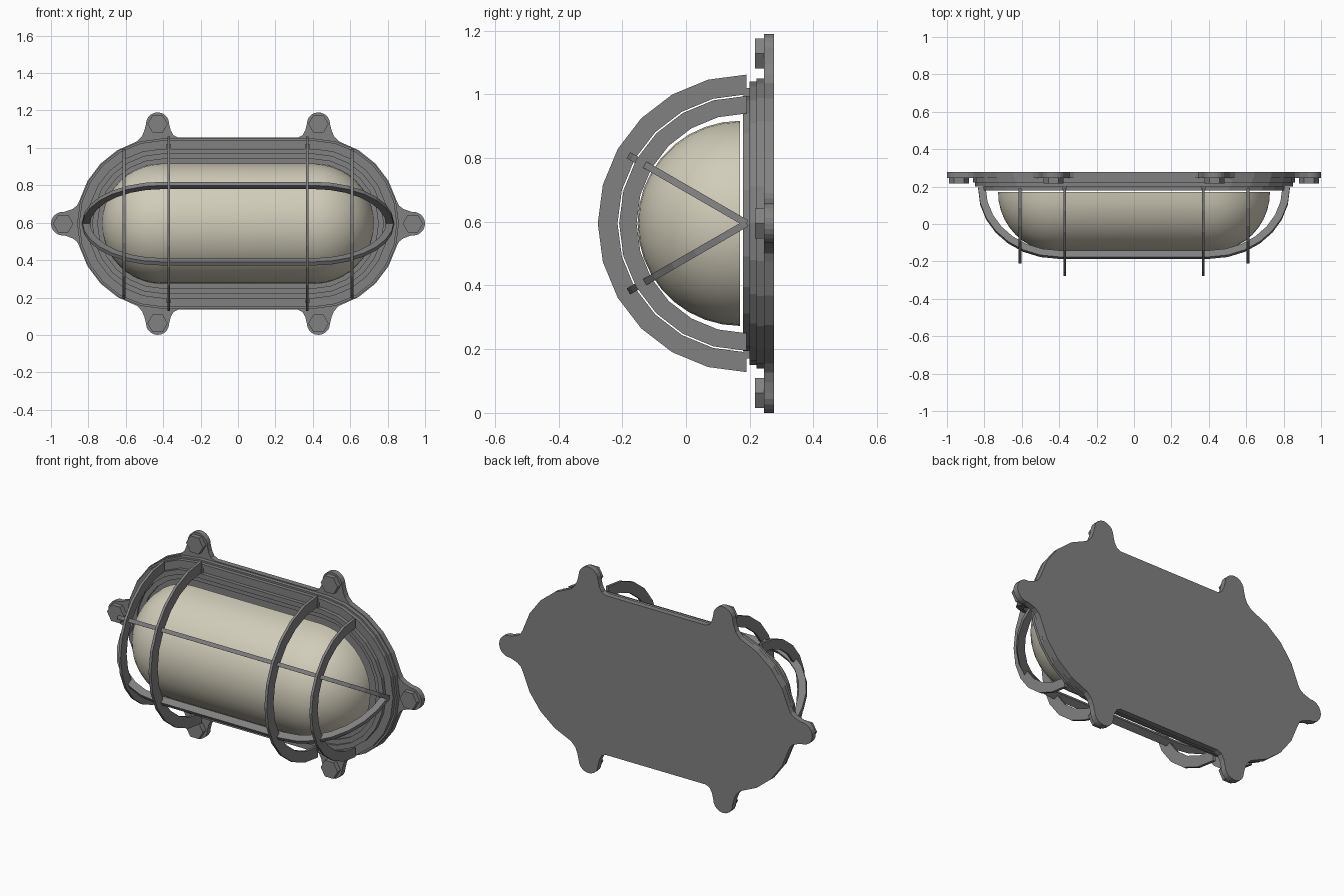
import bpy, bmesh, math
from mathutils import Matrix

if "Cube" in bpy.data.objects:
    bpy.data.objects.remove(bpy.data.objects["Cube"], do_unlink=True)

ZC = 0.595        # height of the lamp's long axis
CX = 0.405        # centre of each rounded end


def material(name, rgb, rough):
    m = bpy.data.materials.new(name)
    m.use_nodes = True
    m.diffuse_color = (*rgb, 1)
    bsdf = m.node_tree.nodes["Principled BSDF"]
    bsdf.inputs["Base Color"].default_value = (*rgb, 1)
    bsdf.inputs["Roughness"].default_value = rough
    return m


GREY = material("grey_metal", (0.22, 0.22, 0.22), 0.5)
CREAM = material("cream_glass", (0.64, 0.61, 0.49), 0.4)


def finish(name, bm, mat):
    bmesh.ops.recalc_face_normals(bm, faces=bm.faces)
    me = bpy.data.meshes.new(name)
    bm.to_mesh(me)
    bm.free()
    me.materials.append(mat)
    ob = bpy.data.objects.new(name, me)
    bpy.context.collection.objects.link(ob)
    return ob


def arc(cx, cz, r, a0, a1, n):
    return [(cx + r * math.cos(math.radians(a0 + (a1 - a0) * i / n)),
             cz + r * math.sin(math.radians(a0 + (a1 - a0) * i / n))) for i in range(n + 1)]


def stadium(r):
    return arc(CX, 0, r, -90, 90, 12) + arc(-CX, 0, r, 90, 270, 12)


def prism(name, pts, y0, y1):
    """Solid plate from an (x, z) outline, between two depths."""
    bm = bmesh.new()
    front = [bm.verts.new((x, y0, z + ZC)) for x, z in pts]
    back = [bm.verts.new((x, y1, z + ZC)) for x, z in pts]
    bm.faces.new(front)
    bm.faces.new(back)
    n = len(pts)
    for i in range(n):
        j = (i + 1) % n
        bm.faces.new((front[i], front[j], back[j], back[i]))
    return finish(name, bm, GREY)


def band(name, outer, inner, t, mat4, closed=False):
    """Flat strip between two paths in a local plane, thickness t."""
    bm = bmesh.new()
    rows = [[bm.verts.new((*p, c)) for p, c in
             ((o, -t / 2), (o, t / 2), (i, t / 2), (i, -t / 2))]
            for o, i in zip(outer, inner)]
    pairs = list(zip(rows, rows[1:]))
    if closed:
        pairs.append((rows[-1], rows[0]))
    else:
        bm.faces.new(rows[0])
        bm.faces.new(rows[-1])
    for a, b in pairs:
        for k in range(4):
            m = (k + 1) % 4
            bm.faces.new((a[k], a[m], b[m], b[k]))
    bmesh.ops.transform(bm, matrix=mat4, verts=bm.verts)
    return finish(name, bm, GREY)


# Back plate with six flared lugs: one quarter of the outline, mirrored
quarter = [(0.32, 0.46), (0.345, 0.472), (0.36, 0.50)]
quarter += arc(0.43, 0.533, 0.062, 180, 0, 10)
quarter += [(0.50, 0.50), (0.513, 0.468)]
quarter += arc(CX, 0, 0.46, 73, 15, 4)
quarter += [(0.862, 0.095), (0.885, 0.078)]
quarter += arc(0.937, 0, 0.063, 97, 0, 6)
right = quarter + [(x, -z) for x, z in quarter[-2::-1]]
prism("back_plate", right + [(-x, z) for x, z in right[::-1]], 0.245, 0.277)

# Stepped body in front of the plate
prism("body_step_lower", stadium(0.455), 0.222, 0.246)
prism("body_step_upper", stadium(0.445), 0.20, 0.223)

# Raised rim around the glass with a thinner inner seat
to_front = Matrix(((1, 0, 0, 0), (0, 0, 1, 0.19), (0, 1, 0, ZC), (0, 0, 0, 1)))
band("rim", stadium(0.40), stadium(0.372), 0.022, to_front, closed=True)
band("rim_seat", stadium(0.373), stadium(0.345), 0.012,
     Matrix.Translation((0, 0.006, 0)) @ to_front, closed=True)

# Hexagonal bolts on the lugs
for i, (x, z) in enumerate([(0.43, 0.533), (-0.43, 0.533), (0.43, -0.533),
                            (-0.43, -0.533), (0.935, 0), (-0.935, 0)]):
    prism(f"hex_bolt_{i + 1}", arc(x, z, 0.054, 0, 300, 5), 0.217, 0.246)

# Cage hoops standing upright across the lamp
for side, s in (("left", 1), ("right", -1)):
    for kind, x, ro, ri in (("inner", 0.37, 0.467, 0.405), ("outer", 0.61, 0.40, 0.345)):
        place = Matrix(((0, 0, 1, s * x), (-1, 0, 0, 0.19), (0, 1, 0, ZC), (0, 0, 0, 1)))
        band(f"{side}_{kind}_hoop", arc(0, 0, ro, -90, 90, 12),
             arc(0, 0, ri, -90, 90, 12), 0.015, place)
    # Small feet joining the taller hoop to the body
    for end, e in (("top", 1), ("bottom", -1)):
        x0, x1 = s * 0.37 - 0.011, s * 0.37 + 0.011
        prism(f"{side}_{end}_hoop_foot", [(x0, e * 0.40), (x1, e * 0.40),
              (x1, e * 0.425), (x0, e * 0.425)], 0.18, 0.201)

# Long cage bars, tilted about the lamp axis
c, d = math.cos(math.radians(30)), math.sin(math.radians(30))


def bar_path(r):
    return arc(CX, 0, r, 0, 90, 7) + arc(-CX, 0, r, 90, 180, 7)


for name, s in (("upper_bar", 1), ("lower_bar", -1)):
    place = Matrix(((1, 0, 0, 0), (0, -c, s * d, 0.19), (0, s * d, c, ZC), (0, 0, 0, 1)))
    band(name, bar_path(0.428), bar_path(0.388), 0.022, place)

# Glass: half capsule with rounded ends
R, N = 0.322, 18
profile = arc(CX, 0, R, 0, 90, 10) + arc(-CX, 0, R, 90, 180, 10)
bm = bmesh.new()
rings = []
for x, r in profile:
    rings.append([bm.verts.new((x, 0.17 - r * math.sin(math.pi * k / N),
                                ZC + r * math.cos(math.pi * k / N))) for k in range(N + 1)])
for a, b in zip(rings, rings[1:]):
    for k in range(N):
        bm.faces.new((a[k], a[k + 1], b[k + 1], b[k]))
    bm.faces.new((a[0], b[0], b[N], a[N]))
bmesh.ops.remove_doubles(bm, verts=bm.verts, dist=1e-4)
glass = finish("glass_cover", bm, CREAM)
bpy.ops.object.select_all(action="DESELECT")
glass.select_set(True)
bpy.context.view_layer.objects.active = glass
bpy.ops.object.shade_smooth_by_angle(angle=math.radians(35))
